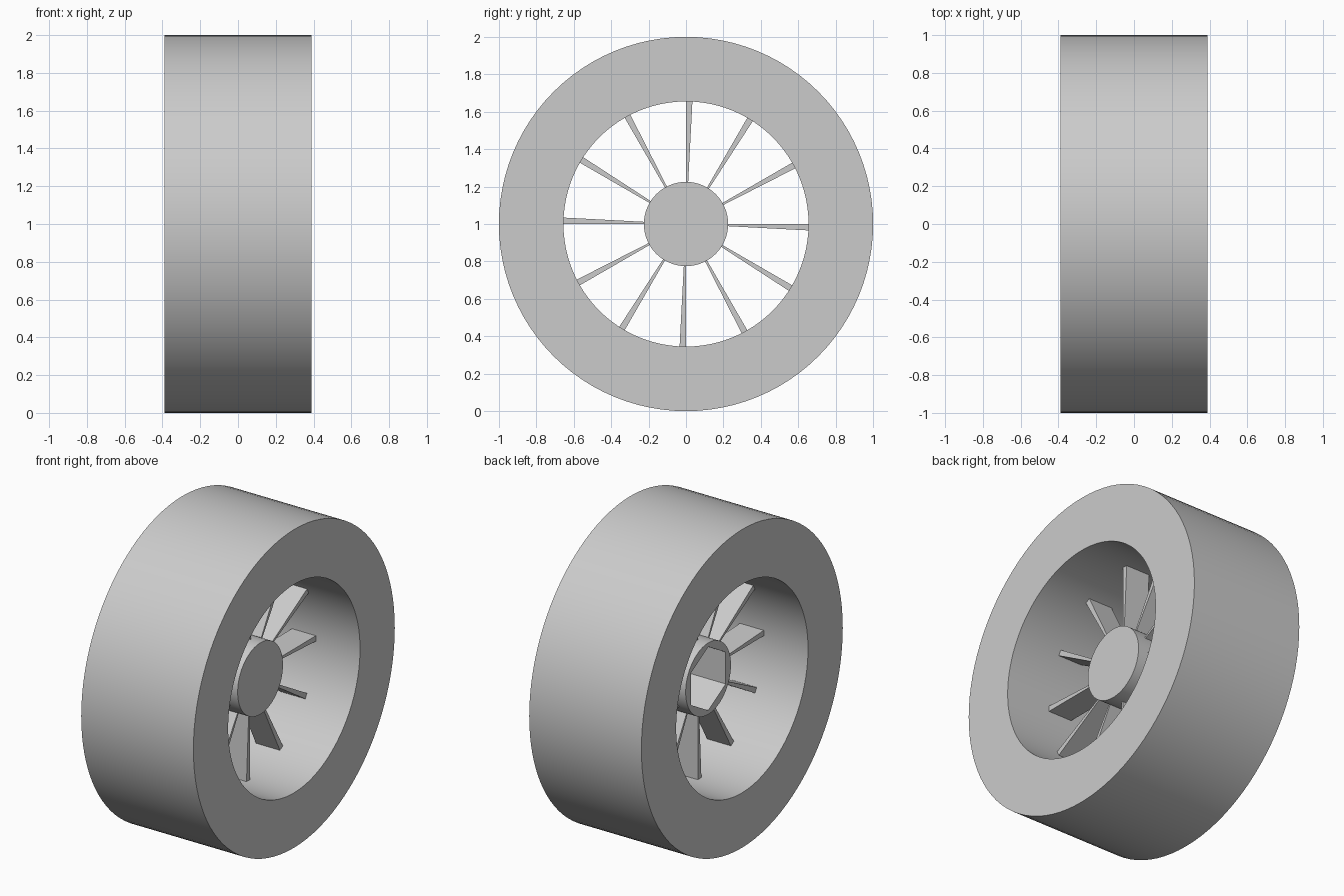
import bpy, bmesh
from math import cos, sin, radians, pi

cube = bpy.data.objects.get("Cube")
if cube:
    bpy.data.objects.remove(cube, do_unlink=True)

GREY = (0.6, 0.6, 0.6, 1.0)
grey = bpy.data.materials.new("plain_grey")
grey.use_nodes = True
grey.diffuse_color = GREY
grey.node_tree.nodes["Principled BSDF"].inputs["Base Color"].default_value = GREY

CENTRE_Z = 1.0
TYRE_OUT, TYRE_IN, TYRE_HALF = 1.0, 0.655, 0.39
HUB_R, HUB_HALF = 0.225, 0.155
SPOKES, SPOKE_HALF = 12, 0.083
SEGMENTS = 96


def finish(name, bm, smooth=False):
    """Turn a bmesh into an object at axle height."""
    bmesh.ops.recalc_face_normals(bm, faces=bm.faces)
    mesh = bpy.data.meshes.new(name)
    bm.to_mesh(mesh)
    bm.free()
    mesh.materials.append(grey)
    obj = bpy.data.objects.new(name, mesh)
    obj.location.z = CENTRE_Z
    bpy.context.collection.objects.link(obj)
    if smooth:
        smooth_edges(obj)
    return obj


def select_only(obj):
    bpy.ops.object.select_all(action='DESELECT')
    obj.select_set(True)
    bpy.context.view_layer.objects.active = obj


def smooth_edges(obj):
    select_only(obj)
    bpy.ops.object.shade_smooth_by_angle(angle=radians(30))


def prism(points, x0, x1):
    """Extrude a (y, z) outline along the axle."""
    bm = bmesh.new()
    face = bm.faces.new([bm.verts.new((x0, y, z)) for y, z in points])
    out = bmesh.ops.extrude_face_region(bm, geom=[face])
    verts = [v for v in out["geom"] if isinstance(v, bmesh.types.BMVert)]
    bmesh.ops.translate(bm, vec=(x1 - x0, 0, 0), verts=verts)
    return bm


def ring(radius, count):
    """Regular polygon with a corner pointing up."""
    return [(radius * sin(2 * pi * i / count), radius * cos(2 * pi * i / count))
            for i in range(count)]


# Tyre: rectangular section spun around the axle
bm = bmesh.new()
section = [(x, r) for x, r in ((-TYRE_HALF, TYRE_IN), (TYRE_HALF, TYRE_IN),
                               (TYRE_HALF, TYRE_OUT), (-TYRE_HALF, TYRE_OUT))]
verts = [bm.verts.new((x, 0, r)) for x, r in section]
edges = [bm.edges.new((verts[i], verts[(i + 1) % 4])) for i in range(4)]
bmesh.ops.spin(bm, geom=verts + edges, cent=(0, 0, 0), axis=(1, 0, 0),
               angle=2 * pi, steps=SEGMENTS, use_merge=True)
bmesh.ops.remove_doubles(bm, verts=bm.verts, dist=0.0001)
finish("tyre", bm, smooth=True)

# Hub with a deep hexagonal socket on its right-hand-of-viewer's far side (-x)
hub = finish("hub", prism(ring(HUB_R, SEGMENTS), -HUB_HALF, HUB_HALF))
cutter = finish("socket_cutter", prism(ring(0.2, 6), -HUB_HALF - 0.1, HUB_HALF - 0.03))
cutter.hide_render = True
cut = hub.modifiers.new("socket", 'BOOLEAN')
cut.operation = 'DIFFERENCE'
cut.solver = 'EXACT'
cut.object = cutter
select_only(hub)
bpy.ops.object.modifier_apply(modifier=cut.name)
bpy.data.objects.remove(cutter, do_unlink=True)
smooth_edges(hub)

# Spokes: thin wedges that thicken towards the rim
for i in range(SPOKES):
    lead = 2 * pi * i / SPOKES
    trail = lead - radians(3)
    inner, outer = HUB_R - 0.003, TYRE_IN + 0.005
    outline = [(r * cos(a), r * sin(a)) for r, a in
               ((inner, lead), (outer, lead), (outer, trail), (inner, trail))]
    finish(f"spoke_{i + 1}", prism(outline, -SPOKE_HALF, SPOKE_HALF))
